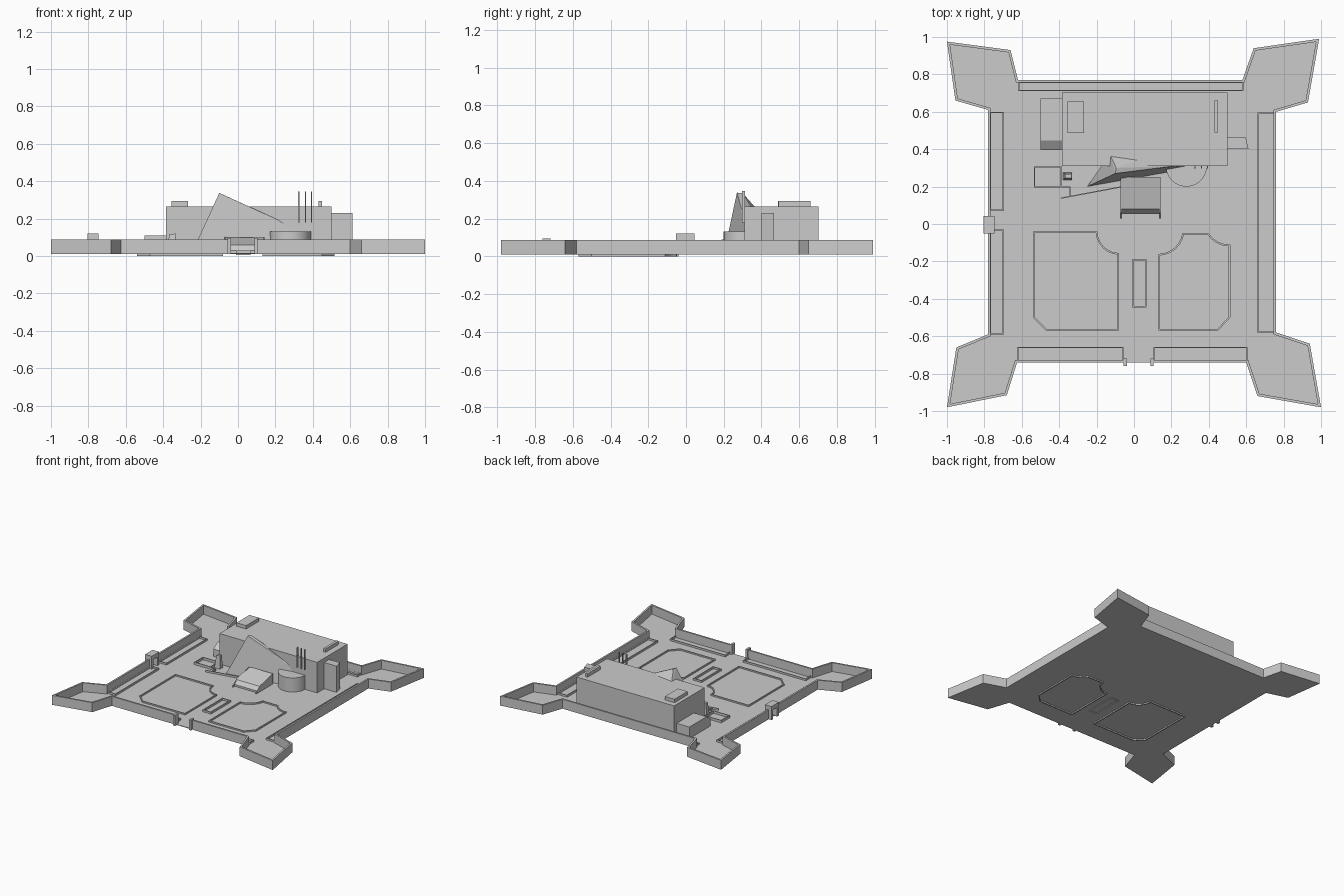
import bpy, bmesh, math
from mathutils import Vector

if "Cube" in bpy.data.objects:
    bpy.data.objects.remove(bpy.data.objects["Cube"])


def make(name, bm):
    bmesh.ops.recalc_face_normals(bm, faces=bm.faces[:])
    me = bpy.data.meshes.new(name)
    bm.to_mesh(me)
    bm.free()
    ob = bpy.data.objects.new(name, me)
    bpy.context.collection.objects.link(ob)
    return ob


def prism(name, pts, z0, z1):
    bm = bmesh.new()
    f = bm.faces.new([bm.verts.new((x, y, z0)) for x, y in pts])
    r = bmesh.ops.extrude_face_region(bm, geom=[f])
    for v in r['geom']:
        if isinstance(v, bmesh.types.BMVert):
            v.co.z = z1
    return make(name, bm)


def rect(x0, x1, y0, y1):
    return [(x0, y0), (x1, y0), (x1, y1), (x0, y1)]


def box(name, x0, x1, y0, y1, z0, z1):
    return prism(name, rect(x0, x1, y0, y1), z0, z1)


def hull(name, pts):
    bm = bmesh.new()
    for p in pts:
        bm.verts.new(p)
    bmesh.ops.convex_hull(bm, input=bm.verts[:])
    return make(name, bm)


def inset(pts, t, closed):
    # mitred offset to the left of the path
    P = [Vector(p) for p in pts]
    n, out = len(P), []
    for i in range(n):
        a = (P[i] - P[i - 1]).normalized() if closed or i > 0 else None
        b = (P[(i + 1) % n] - P[i]).normalized() if closed or i < n - 1 else None
        a, b = a or b, b or a
        na, nb = Vector((-a.y, a.x)), Vector((-b.y, b.x))
        out.append(P[i] + (na + nb) * t / (1 + na.dot(nb)))
    return out


def wall(name, pts, t, z0, z1, closed=False):
    bm = bmesh.new()
    rings = []
    for (ox, oy), (ix, iy) in zip(pts, inset(pts, t, closed)):
        rings.append([bm.verts.new(c) for c in
                      ((ox, oy, z0), (ox, oy, z1), (ix, iy, z1), (ix, iy, z0))])
    n = len(rings)
    for i in range(n if closed else n - 1):
        a, b = rings[i], rings[(i + 1) % n]
        for k in range(4):
            bm.faces.new((a[k], a[(k + 1) % 4], b[(k + 1) % 4], b[k]))
    if not closed:
        bm.faces.new(rings[0])
        bm.faces.new(rings[-1])
    return make(name, bm)


def arc(cx, cy, r, a0, a1, n=6):
    return [(cx + r * math.cos(math.radians(a0 + (a1 - a0) * i / n)),
             cy + r * math.sin(math.radians(a0 + (a1 - a0) * i / n))) for i in range(n + 1)]


G = 0.015  # floor top

# star fort floor and outer walls with openings at the front and left gates
east = [(.6, -.74), (.66, -.92), (1, -.98), (.94, -.64), (.76, -.58), (.76, .6),
        (.93, .65), (.99, .99), (.64, .94), (.58, .77), (-.62, .77), (-.66, .93),
        (-1, .975), (-.955, .66), (-.78, .61)]
west = [(-.78, -.59), (-.95, -.66), (-1, -.98), (-.68, -.915), (-.625, -.74)]
prism("fort_floor", east + west, .01, G)
wall("long_wall", [(.1, -.74)] + east + [(-.78, .04)], .014, .01, .087)
wall("short_wall", [(-.78, -.045)] + west + [(-.045, -.74)], .014, .01, .087)

# front gate posts
for x in (-.055, .087):
    box("gate_post", x, x + .018, -.76, -.718, .01, .095)

# left gatehouse
for y in (-.052, .022):
    box("gatehouse_leg", -.805, -.745, y, y + .022, .01, .09)
box("gatehouse_top", -.805, -.745, -.052, .044, .085, .12)

# low curbs along the walls
for r in ((-.772, -.695, .07, .6), (-.772, -.695, -.59, -.03), (-.62, .585, .71, .762),
          (.66, .752, -.582, .595), (-.625, -.055, -.735, -.657), (.105, .607, -.735, -.657)):
    wall("rampart_curb", rect(*r), .007, .01, .03, True)

# garden plots
plot_l = ([(-.54, -.5), (-.47, -.57), (-.08, -.57)]
          + arc(-.08, -.04, .115, 270, 180) + [(-.54, -.04)])
plot_r = ([(.13, -.57), (.45, -.57), (.515, -.5), (.515, -.11)]
          + arc(.51, .02, .13, 262, 213) + arc(.13, -.03, .13, 352, 270))
wall("left_plot", plot_l, .009, 0, .026, True)
wall("right_plot", plot_r, .009, 0, .026, True)
wall("center_plot", rect(-.01, .068, -.447, -.187), .009, .005, .03, True)

# main hall and annexes
box("main_hall", -.385, .5, .31, .703, .01, .265)
box("roof_box_left", -.355, -.268, .487, .655, .26, .293)
box("roof_box_right", .43, .45, .49, .66, .26, .293)
hull("left_annex", [(x, y, z) for x in (-.5, -.38)
                    for y, z in ((.395, .01), (.395, .075), (.447, .11), (.67, .11), (.67, .01))])
prism("right_annex", [(.49, .4), (.612, .4), (.597, .465), (.49, .465)], .01, .23)

# leaning sail entrance
hull("sail", [(-.25, .2, .01), (-.07, .25, .01), (.31, .3, .01), (.29, .315, .15),
              (.21, .31, .195), (-.1, .27, .337), (-.095, .3, .335),
              (-.13, .375, .25), (.04, .35, .25), (-.13, .33, .01)])

# entrance steps with side cheeks
hull("entrance_steps", [(x, y, z) for x in (-.07, .138)
                        for y, z in ((.055, .01), (.055, .03), (.08, .06), (.25, .1), (.25, .01))])
for x in (-.073, .136):
    hull("step_cheek", [(a, y, z) for a in (x, x + .005)
                        for y, z in ((.03, .01), (.03, .022), (.08, .062), (.25, .102), (.25, .01))])

# round drum
bpy.ops.mesh.primitive_cylinder_add(vertices=40, radius=.11, depth=.12, location=(.28, .31, .07))
drum = bpy.context.object
drum.name = "drum"
bpy.ops.object.shade_smooth_by_angle(angle=math.radians(40))

# flag poles on the facade
for x in (.325, .36, .392):
    box("flag_pole", x - .003, x + .003, .298, .312, .18, .345)

# monument, its terrace and path edge
hull("monument", [(-.38, .235, .01), (-.33, .235, .01), (-.33, .275, .01), (-.38, .275, .01),
                  (-.368, .245, .115), (-.335, .245, .12), (-.335, .268, .12), (-.368, .268, .115)])
wall("terrace_curb", rect(-.535, -.385, .195, .308), .007, .01, .035, True)
wall("path_edge", [(-.39, .135), (-.07, .195)], .006, .01, .03)
wall("path_return", [(-.385, .195), (-.345, .195), (-.345, .148)], .006, .01, .03)
